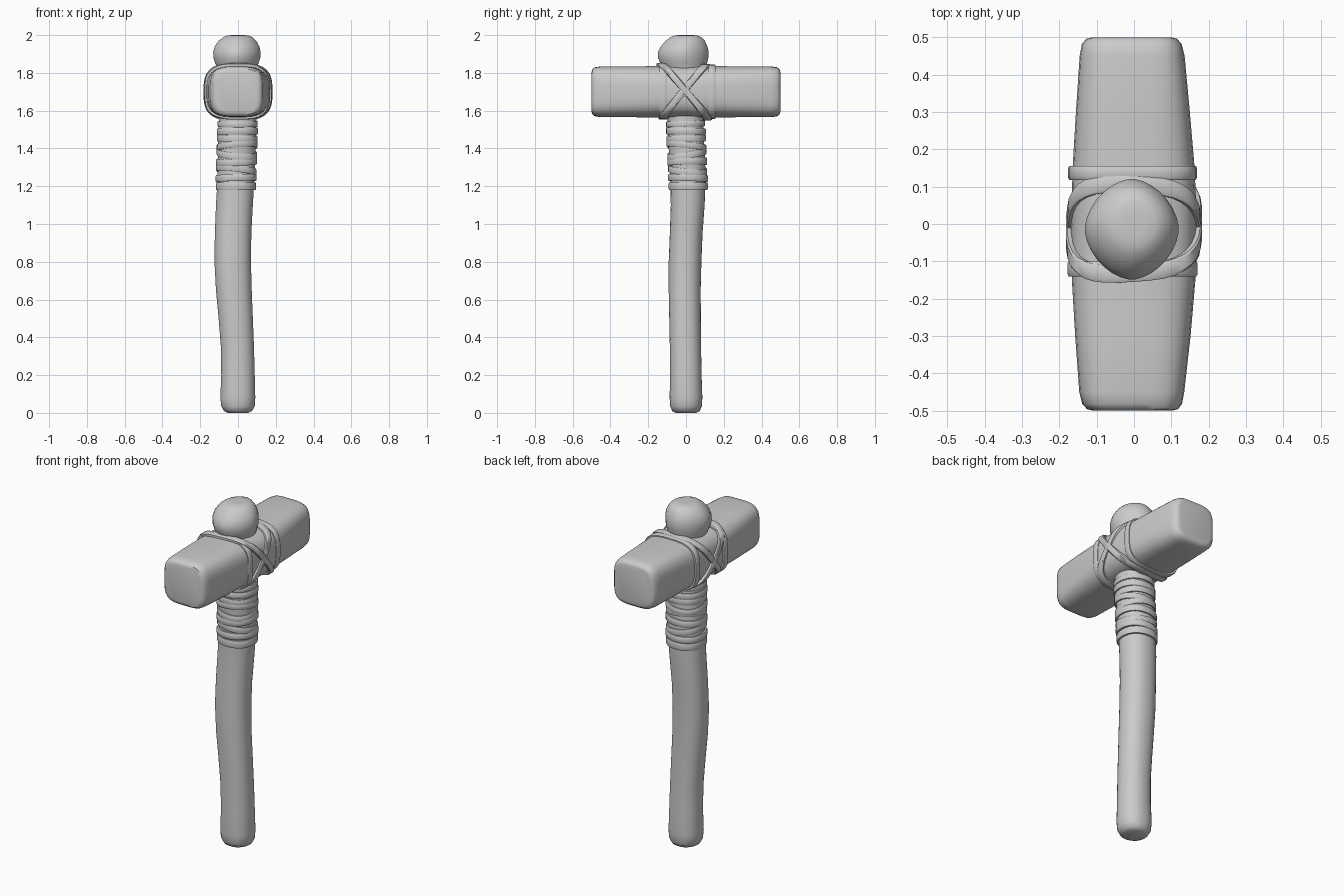
import bpy, math
from mathutils import Vector

if "Cube" in bpy.data.objects:
    bpy.data.objects.remove(bpy.data.objects["Cube"])

N = 32


def unit(i, p):
    """Point i of a unit superellipse with exponent p."""
    a = 2 * math.pi * (i + 0.5) / N
    c, s = math.cos(a), math.sin(a)
    f = lambda t: math.copysign(abs(t) ** (2 / p), t)
    return f(c), f(s)


def place(axis, u, v, w):
    return (u, v, w) if axis == 'z' else (u, w, v)


def finish(name, rings, closed=False, angle=40):
    """Bridge the point rings into a mesh, with end caps unless closed."""
    n, m = len(rings[0]), len(rings)
    faces = [(r * n + i, r * n + (i + 1) % n,
              (r + 1) % m * n + (i + 1) % n, (r + 1) % m * n + i)
             for r in range(m if closed else m - 1) for i in range(n)]
    if not closed:
        faces += [tuple(range(n))[::-1], tuple(range((m - 1) * n, m * n))]
    me = bpy.data.meshes.new(name)
    me.from_pydata([p for r in rings for p in r], [], faces)
    ob = bpy.data.objects.new(name, me)
    bpy.context.collection.objects.link(ob)
    bpy.ops.object.select_all(action='DESELECT')
    ob.select_set(True)
    bpy.context.view_layer.objects.active = ob
    bpy.ops.object.mode_set(mode='EDIT')
    bpy.ops.mesh.select_all(action='SELECT')
    bpy.ops.mesh.normals_make_consistent(inside=False)
    bpy.ops.object.mode_set(mode='OBJECT')
    bpy.ops.object.shade_smooth_by_angle(angle=math.radians(angle))
    return ob


def loft(name, axis, sections):
    """Sections are (w, centre u, centre v, half u, half v, exponent)."""
    rings = []
    for w, cu, cv, a, b, p in sections:
        pts = [unit(i, p) for i in range(N)]
        rings.append([place(axis, cu + a * u, cv + b * v, w) for u, v in pts])
    return finish(name, rings)


def strap(name, axis, centre, half, p, width, thick, slope=(0, 0)):
    """Flat band round an axis, sheared by slope, with softened outer edges."""
    cu, cv, cw = centre
    profile = [(-.5, -1), (-.5, .6), (-.35, 1), (.35, 1), (.5, .6), (.5, -1)]
    rings = []
    for i in range(N):
        u, v = unit(i, p)
        ring = []
        for pw, pr in profile:
            x, y = u * (half[0] + thick * pr), v * (half[1] + thick * pr)
            w = cw + width * pw + slope[0] * u * half[0] + slope[1] * v * half[1]
            ring.append(place(axis, cu + x, cv + y, w))
        rings.append(ring)
    return finish(name, rings, closed=True, angle=35)


# gently bent wooden handle
loft("handle", 'z', [
    (0, 0, 0, .055, .055, 2), (.01, 0, 0, .075, .073, 2.1),
    (.035, 0, 0, .089, .084, 2.2), (.08, -.001, 0, .093, .087, 2.2),
    (.2, 0, -.001, .089, .084, 2.2), (.35, -.003, -.003, .088, .083, 2.2),
    (.5, -.012, -.005, .091, .084, 2.2), (.65, -.022, -.007, .095, .085, 2.2),
    (.8, -.028, -.005, .097, .087, 2.2), (.95, -.026, .001, .097, .087, 2.2),
    (1.1, -.019, .009, .098, .09, 2.2), (1.25, -.01, .011, .098, .094, 2.2),
    (1.4, -.006, .003, .1, .095, 2.2), (1.55, -.002, -.003, .1, .095, 2.2),
    (1.7, 0, 0, .1, .095, 2.2), (1.8, 0, 0, .1, .095, 2.2)])

# rounded knob above the head
loft("knob", 'z', [
    (1.76, -.005, -.005, .095, .095, 2), (1.82, -.005, -.008, .103, .11, 1.95),
    (1.85, -.006, -.012, .115, .124, 1.85), (1.88, -.006, -.015, .125, .134, 1.75),
    (1.91, -.006, -.014, .126, .135, 1.75), (1.94, -.005, -.01, .119, .124, 1.8),
    (1.97, -.003, -.004, .1, .104, 1.85), (1.99, 0, 0, .076, .082, 1.9),
    (1.998, 0, 0, .056, .06, 2), (2, 0, 0, .03, .035, 2)])

# blocky stone head, widest in the middle
Z = 1.7
loft("hammer_head", 'y', [
    (-.5, -.004, Z, .105, .105, 4), (-.496, -.004, Z, .122, .12, 4),
    (-.482, -.005, Z, .134, .13, 3.8), (-.45, -.006, Z, .141, .135, 3.6),
    (-.3, -.003, Z, .155, .135, 3.4), (-.15, -.001, Z, .166, .136, 3.1),
    (0, 0, Z, .169, .137, 3), (.15, -.001, Z, .164, .136, 3.1),
    (.3, -.003, Z, .153, .135, 3.4), (.45, -.005, Z, .141, .135, 3.6),
    (.482, -.006, Z, .134, .13, 3.8), (.496, -.006, Z, .122, .12, 4),
    (.5, -.006, Z, .105, .105, 4)])

# two upright straps and two crossed straps round the head
strap("head_strap_front", 'y', (-.004, Z, -.12), (.167, .137), 3.3, .04, .008)
strap("head_strap_back", 'y', (-.004, Z, .137), (.165, .137), 3.3, .038, .008)
strap("cross_strap_a", 'y', (0, Z, -.008), (.171, .139), 3.1, .046, .009, (-.05, .82))
strap("cross_strap_b", 'y', (0, Z, -.01), (.173, .142), 3.1, .046, .01, (.07, -.86))

# cord windings below the head: (height, x slope, y slope, width)
winds = [(1.2, 0, 0, .042), (1.243, .03, -.03, .036), (1.285, -.12, -.1, .036),
         (1.33, .04, .03, .038), (1.372, -.1, .17, .036), (1.412, .08, -.12, .034),
         (1.453, -.03, .03, .036), (1.49, .02, -.02, .036), (1.53, 0, .03, .03)]
for k, (z, sx, sy, wd) in enumerate(winds):
    t = (z - 1.2) / .33
    strap(f"handle_wrap_{k + 1}", 'z', (-.011 + .009 * t, .012 - .014 * t, z),
          (.101, .098), 2.2, wd, .006 + .002 * (k % 2), (sx, sy))
